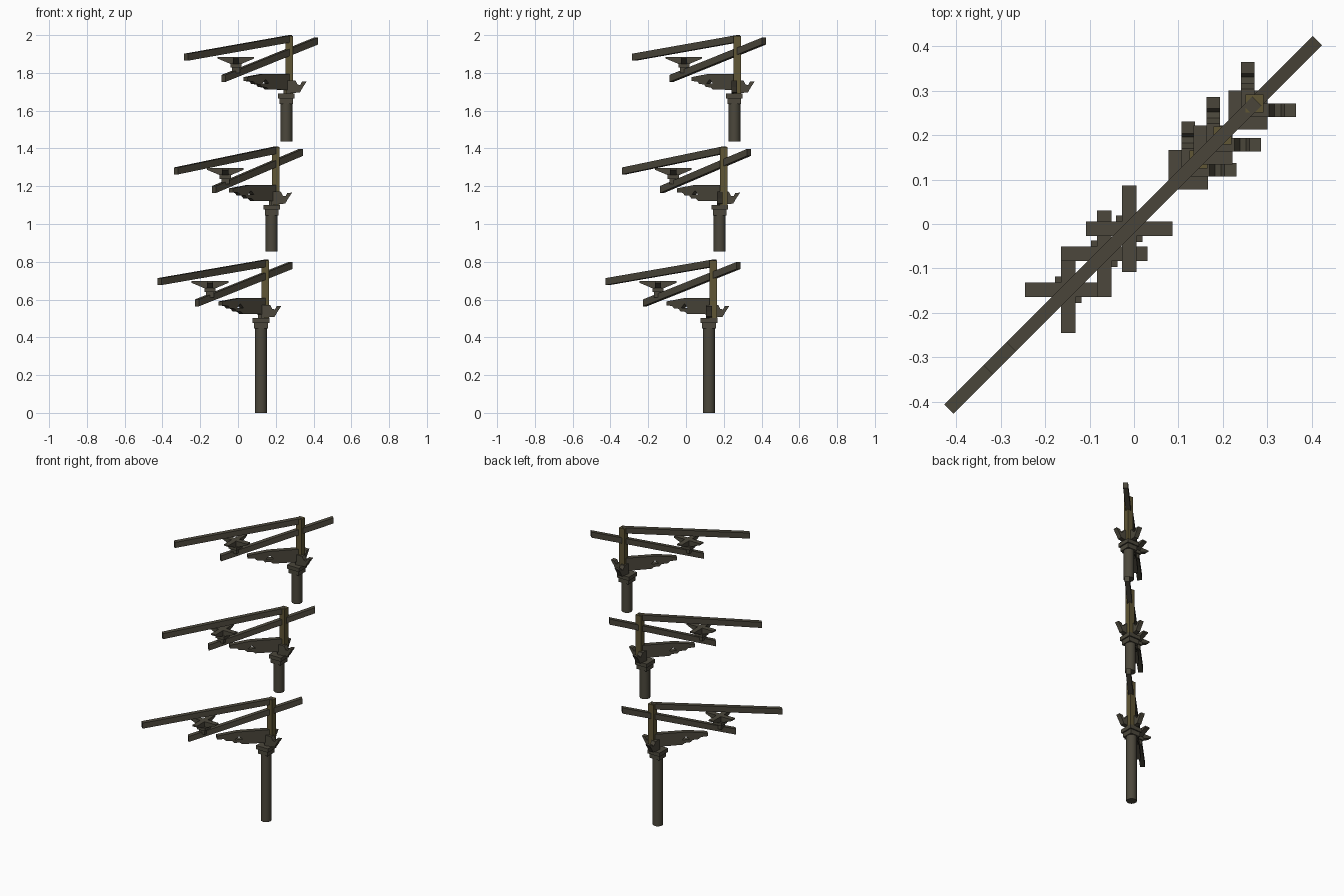
import bpy
import bmesh
from mathutils import Vector

cube = bpy.data.objects.get("Cube")
if cube:
    bpy.data.objects.remove(cube, do_unlink=True)


def material(name, colour):
    m = bpy.data.materials.new(name)
    m.use_nodes = True
    m.diffuse_color = (*colour, 1)
    m.node_tree.nodes["Principled BSDF"].inputs["Base Color"].default_value = (*colour, 1)
    return m


WOOD = material("weathered wood", (0.072, 0.064, 0.045))
OCHRE = material("ochre wood", (0.115, 0.092, 0.035))

DIAGONAL = (1, 1, 0)
ALONG_X = (1, 0, 0)
ALONG_Y = (0, 1, 0)


def add_object(name, bm, mat):
    bmesh.ops.recalc_face_normals(bm, faces=bm.faces)
    mesh = bpy.data.meshes.new(name)
    bm.to_mesh(mesh)
    bm.free()
    mesh.materials.append(mat)
    obj = bpy.data.objects.new(name, mesh)
    bpy.context.collection.objects.link(obj)
    return obj


def slab(name, profile, origin, direction, width, mat=WOOD):
    """Extrude a side profile sideways; profile is (distance, height)."""
    bm = bmesh.new()
    d = Vector(direction)
    side = d.normalized().cross(Vector((0, 0, 1))) * width
    base = Vector(origin) - side / 2
    face = bm.faces.new([bm.verts.new(base + d * s + Vector((0, 0, z))) for s, z in profile])
    out = bmesh.ops.extrude_face_region(bm, geom=[face])
    moved = [v for v in out["geom"] if isinstance(v, bmesh.types.BMVert)]
    bmesh.ops.translate(bm, verts=moved, vec=side)
    return add_object(name, bm, mat)


def block(name, centre, half, low, high, mat=WOOD):
    profile = [(-half, low), (half, low), (half, high), (-half, high)]
    return slab(name, profile, (centre, centre, 0), ALONG_X, half * 2, mat)


def beam(name, start, end, height=0.037):
    (a, za), (b, zb) = start, end
    h = height / 2
    profile = [(a, za - h), (b, zb - h), (b, zb + h), (a, za + h)]
    return slab(name, profile, (0, 0, 0), DIAGONAL, 0.03)


def column(name, centre, low, high):
    bm = bmesh.new()
    bmesh.ops.create_cone(bm, cap_ends=True, segments=20, radius1=0.032, radius2=0.032,
                          depth=high - low)
    bmesh.ops.translate(bm, verts=bm.verts, vec=(centre, centre, (low + high) / 2))
    obj = add_object(name, bm, WOOD)
    bpy.ops.object.select_all(action="DESELECT")
    obj.select_set(True)
    bpy.context.view_layer.objects.active = obj
    bpy.ops.object.shade_smooth_by_angle()


# Side profiles, measured from the column axis and the top of each tier
PLATE = [(0.02, -0.205), (-0.125, -0.205), (-0.215, -0.222), (-0.215, -0.243),
         (-0.185, -0.246), (-0.175, -0.259), (-0.15, -0.261), (-0.14, -0.275),
         (-0.115, -0.277), (-0.105, -0.288), (0, -0.29), (0.02, -0.305)]
HOLE = [(-0.137, -0.256), (-0.12, -0.234), (-0.103, -0.256)]
TAIL = [(0, -0.31), (0.072, -0.303), (0.088, -0.275), (0.108, -0.245), (0.082, -0.247),
        (0.074, -0.264), (0.06, -0.262), (0.048, -0.24), (0, -0.24)]
CRADLE = [(-0.03, -0.152), (0.03, -0.152), (0.097, -0.124), (0.097, -0.115),
          (-0.097, -0.115), (-0.097, -0.124)]


def tier(tag, axis, top, foot, post, upper_end, upper_drop, lower_start, lower_end, cradle):
    # Column and stepped capital
    column(tag + "_column", axis, foot, top - 0.35)
    block(tag + "_capital_neck", axis, 0.036, top - 0.365, top - 0.335)
    block(tag + "_capital_cap", axis, 0.044, top - 0.335, top - 0.31)

    # Upright post and two sloping beams
    block(tag + "_post", post, 0.02, top - 0.31, top - 0.004, OCHRE)
    beam(tag + "_upper_beam", (upper_end, top - upper_drop), (post + 0.005, top - 0.019))
    beam(tag + "_lower_beam", (lower_start, top - 0.229), (lower_end, top - 0.032))

    # Carved diagonal bracket with a pierced triangle
    origin = (axis, axis, top)
    plate = slab(tag + "_bracket", PLATE, origin, DIAGONAL, 0.03)
    cutter = slab(tag + "_cutter", HOLE, origin, DIAGONAL, 0.1)
    cutter.hide_render = True
    cut = plate.modifiers.new("hole", "BOOLEAN")
    cut.operation = "DIFFERENCE"
    cut.solver = "EXACT"
    cut.object = cutter
    bpy.context.view_layer.objects.active = plate
    bpy.ops.object.modifier_apply(modifier=cut.name)
    bpy.data.objects.remove(cutter, do_unlink=True)

    # Carved tails on the two outer sides
    slab(tag + "_side_tail", TAIL, origin, ALONG_X, 0.03)
    slab(tag + "_back_tail", TAIL, origin, ALONG_Y, 0.03)

    # Crossed cradle carrying the upper beam
    seat = (cradle, cradle, top)
    slab(tag + "_cradle_arm_x", CRADLE, seat, ALONG_X, 0.033)
    slab(tag + "_cradle_arm_y", CRADLE, seat, ALONG_Y, 0.033)
    block(tag + "_cradle_block", cradle, 0.03, top - 0.172, top - 0.15)
    block(tag + "_cradle_stem", cradle, 0.021, top - 0.2, top - 0.17)


tier("bottom", 0.122, 0.812, 0.0, 0.145, -0.416, 0.117, -0.216, 0.277, -0.148)
tier("middle", 0.178, 1.411, 0.854, 0.199, -0.328, 0.13, -0.128, 0.333, -0.067)
tier("top", 0.256, 2.0, 1.438, 0.271, -0.276, 0.117, -0.076, 0.412, -0.011)
